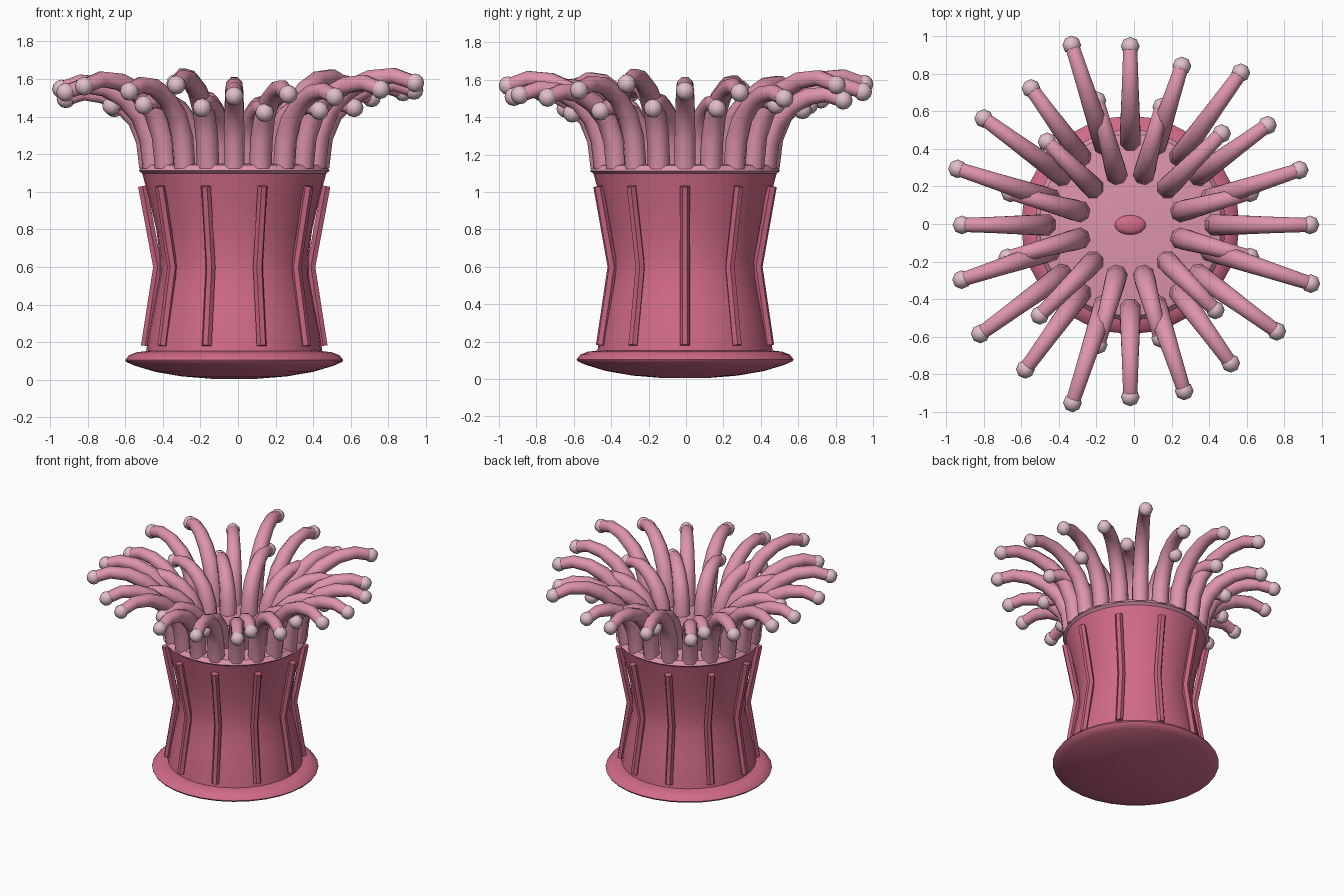
import bpy, bmesh, math
from mathutils import Vector, Matrix

if "Cube" in bpy.data.objects:
    bpy.data.objects.remove(bpy.data.objects["Cube"])

CENTRE = Vector((-0.02, -0.005, 0))


def material(name, rgb):
    m = bpy.data.materials.new(name)
    m.diffuse_color = (*rgb, 1)
    m.use_nodes = True
    m.node_tree.nodes["Principled BSDF"].inputs["Base Color"].default_value = m.diffuse_color
    return m


ROSE = material("rose", (0.64, 0.147, 0.243))
DEEP = material("deep_rose", (0.56, 0.125, 0.21))
PINK = material("soft_pink", (0.73, 0.296, 0.42))
PALE = material("pale_pink", (0.75, 0.52, 0.58))


def finish(name, bm, mat, angle=40):
    """Turn a bmesh into a named, shaded object."""
    bmesh.ops.recalc_face_normals(bm, faces=bm.faces)
    me = bpy.data.meshes.new(name)
    bm.to_mesh(me)
    bm.free()
    me.materials.append(mat)
    ob = bpy.data.objects.new(name, me)
    ob.location = CENTRE
    bpy.context.collection.objects.link(ob)
    bpy.ops.object.select_all(action='DESELECT')
    ob.select_set(True)
    bpy.context.view_layer.objects.active = ob
    bpy.ops.object.shade_smooth_by_angle(angle=math.radians(angle))
    return ob


def loft(bm, rings):
    """Skin a list of vertex rings and cap both ends."""
    vs = [[bm.verts.new(p) for p in ring] for ring in rings]
    n = len(vs[0])
    for a, b in zip(vs, vs[1:]):
        for i in range(n):
            j = (i + 1) % n
            bm.faces.new((a[i], a[j], b[j], b[i]))
    bm.faces.new(vs[0][::-1])
    bm.faces.new(vs[-1])


def lathe(name, profile, mat, n=32, angle=40):
    bm = bmesh.new()
    loft(bm, [[(r * math.cos(math.tau * i / n), r * math.sin(math.tau * i / n), z)
               for i in range(n)] for r, z in profile])
    return finish(name, bm, mat, angle)


def sweep(bm, path, radii, sides, angle, spin=0.0):
    """Tube along (radius, height) points in the upright plane at an angle."""
    out = Vector((math.cos(angle), math.sin(angle), 0))
    side = Vector((-out.y, out.x, 0))
    pts = [out * r + Vector((0, 0, z)) for r, z in path]
    rings = []
    for k, p in enumerate(pts):
        t = (pts[min(k + 1, len(pts) - 1)] - pts[max(k - 1, 0)]).normalized()
        up = t.cross(side)
        rings.append([p + radii[k] * (side * math.cos(a) + up * math.sin(a))
                      for a in (math.tau * i / sides + spin for i in range(sides))])
    loft(bm, rings)
    return pts[-1]


# Foot: domed disc with a rounded rim
lathe("foot", [(0.12, 0.005), (0.28, 0.018), (0.42, 0.042), (0.53, 0.075), (0.575, 0.095),
               (0.58, 0.105), (0.56, 0.13), (0.52, 0.146), (0.46, 0.153)], ROSE)

# Waisted column
lathe("column", [(0.47, 0.14), (0.455, 0.25), (0.425, 0.4), (0.397, 0.55), (0.395, 0.65),
                 (0.415, 0.8), (0.45, 0.95), (0.49, 1.1)], ROSE)

# Top disc with its bevelled lip
lathe("top_disc", [(0.48, 1.09), (0.508, 1.112), (0.485, 1.142), (0.44, 1.15)], PINK, angle=25)

# Oval mouth
bm = bmesh.new()
bmesh.ops.create_uvsphere(bm, u_segments=16, v_segments=8, radius=1, matrix=Matrix.Translation(
    (0, 0, 1.15)) @ Matrix.Diagonal((0.083, 0.052, 0.025, 1)))
finish("mouth", bm, ROSE)

# Ten bent ribs on the column
bm = bmesh.new()
for k in range(10):
    sweep(bm, [(0.473, 0.18), (0.408, 0.6), (0.488, 1.03)], [0.027] * 3, 6,
          math.tau * k / 10)
finish("ribs", bm, DEEP)

# Tentacle shape: (reach fraction, rise fraction, thickness)
ARC = [(0, 0, 0.06), (0.04, 0.36, 0.06), (0.15, 0.64, 0.057), (0.34, 0.85, 0.053),
       (0.56, 0.97, 0.048), (0.79, 1.0, 0.044), (1, 0.92, 0.04)]


def tentacle_ring(name, lengths, start, root, peak_of):
    """One ring of arching tentacles, with a bead on every tip."""
    tubes, beads = bmesh.new(), bmesh.new()
    step = math.tau / len(lengths)
    for k, reach in enumerate(lengths):
        rise = peak_of(reach) - 1.13
        path = [(root + f * (reach - root), 1.13 + h * rise) for f, h, _ in ARC]
        tip = sweep(tubes, path, [w for _, _, w in ARC], 8, start + k * step, math.pi / 8)
        bmesh.ops.create_uvsphere(beads, u_segments=8, v_segments=6, radius=0.05,
                                  matrix=Matrix.Translation(tip))
    finish(name + "_tentacles", tubes, PINK, 50)
    finish(name + "_tips", beads, PALE, 50)


tentacle_ring("outer", [0.956, 0.945, 0.902, 1.0, 0.889, 0.95, 1.006, 0.897, 0.963, 0.966,
                        0.895, 0.943, 0.986, 0.949, 0.995, 0.915, 0.928, 0.909, 0.963, 1.01],
              0, 0.45, lambda r: 1.57 + (r - 0.95) * 0.8)
tentacle_ring("inner", [0.66, 0.687, 0.65, 0.684, 0.625, 0.66,
                        0.675, 0.68, 0.66, 0.625, 0.64, 0.66],
              math.radians(15), 0.28, lambda r: 1.45 + (r - 0.63) * 0.8)
